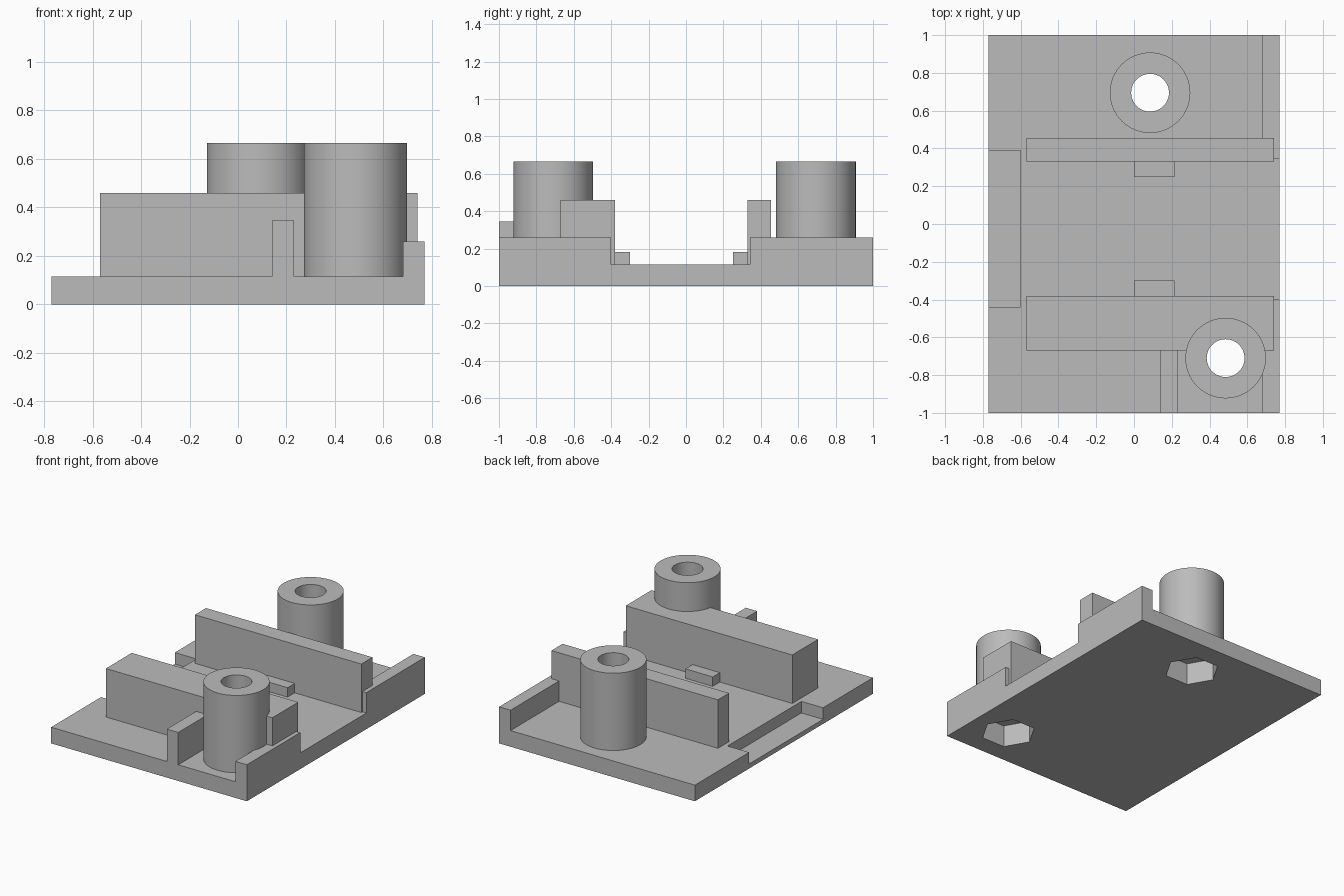
import bpy
import math

cube = bpy.data.objects.get("Cube")
if cube:
    bpy.data.objects.remove(cube, do_unlink=True)

# Single material
GREY = (0.5, 0.5, 0.5, 1.0)
grey = bpy.data.materials.new("plain grey")
grey.use_nodes = True
grey.diffuse_color = GREY
grey.node_tree.nodes["Principled BSDF"].inputs["Base Color"].default_value = GREY

BASE_TOP = 0.115
SUNK = 0.06        # parts start inside the base so they join solidly
BOSS_TOP = 0.665


def box(name, x, y, z):
    """Box from its x, y and z ranges."""
    bpy.ops.mesh.primitive_cube_add(size=1)
    ob = bpy.context.object
    ob.name = name
    for i, (lo, hi) in enumerate((x, y, z)):
        for v in ob.data.vertices:
            v.co[i] = lo if v.co[i] < 0 else hi
    ob.data.materials.append(grey)
    return ob


def prism(name, centre, radius, z, sides):
    """Upright prism; the first corner points along x."""
    bpy.ops.mesh.primitive_cylinder_add(
        vertices=sides, radius=radius, depth=z[1] - z[0],
        location=(centre[0], centre[1], (z[0] + z[1]) / 2),
        rotation=(0, 0, math.pi / 2))
    ob = bpy.context.object
    ob.name = name
    ob.data.materials.append(grey)
    return ob


def cut(ob, cutters):
    bpy.context.view_layer.objects.active = ob
    for cutter in cutters:
        mod = ob.modifiers.new("cut", 'BOOLEAN')
        mod.operation = 'DIFFERENCE'
        mod.solver = 'EXACT'
        mod.object = cutter
        bpy.ops.object.modifier_apply(modifier=mod.name)


# Base plate, with a shallow recess open to one side
base = box("base_plate", (-0.77, 0.77), (-1, 1), (0, BASE_TOP))
recess = box("recess_cutter", (-0.9, -0.6), (-0.44, 0.39), (0.033, 0.3))

# Raised edge in two lengths
box("front_edge_lip", (0.68, 0.77), (-1, -0.4), (0, 0.26))
box("back_edge_lip", (0.68, 0.77), (0.343, 1), (0, 0.26))

# Cross walls with a small stop block on each inner side
front_wall = box("front_wall", (-0.57, 0.74), (-0.67, -0.38), (SUNK, 0.46))
back_wall = box("back_wall", (-0.57, 0.74), (0.33, 0.455), (SUNK, 0.46))
box("front_stop", (0, 0.215), (-0.4, -0.3), (SUNK, 0.182))
box("back_stop", (0, 0.215), (0.25, 0.35), (SUNK, 0.182))

# Rib joining the front wall to the front edge
box("front_rib", (0.14, 0.23), (-1, -0.65), (SUNK, 0.345))

# Round bosses, each with a through bore and a hexagonal nut pocket below
cutters = [recess]
bosses = []
for side, centre in (("front", (0.485, -0.71)), ("back", (0.085, 0.695))):
    bosses.append(prism(side + "_boss", centre, 0.213, (SUNK, BOSS_TOP), 64))
    cutters.append(prism(side + "_bore_cutter", centre, 0.1, (-0.2, 1), 48))
    pocket = prism(side + "_pocket_cutter", centre, 0.18, (-0.2, 0.157), 6)
    pocket.rotation_euler.z = math.pi / 2
    cutters.append(pocket)
bpy.context.view_layer.update()

cut(base, cutters)
cut(front_wall, cutters[1:3])
cut(bosses[0], cutters[1:3])
cut(bosses[1], cutters[3:5])
for cutter in cutters:
    bpy.data.objects.remove(cutter, do_unlink=True)

# Smooth the round sides, keep the rims sharp
bpy.ops.object.select_all(action='DESELECT')
for ob in [base, front_wall] + bosses:
    ob.select_set(True)
    bpy.context.view_layer.objects.active = ob
bpy.ops.object.shade_smooth_by_angle(angle=math.radians(30))
